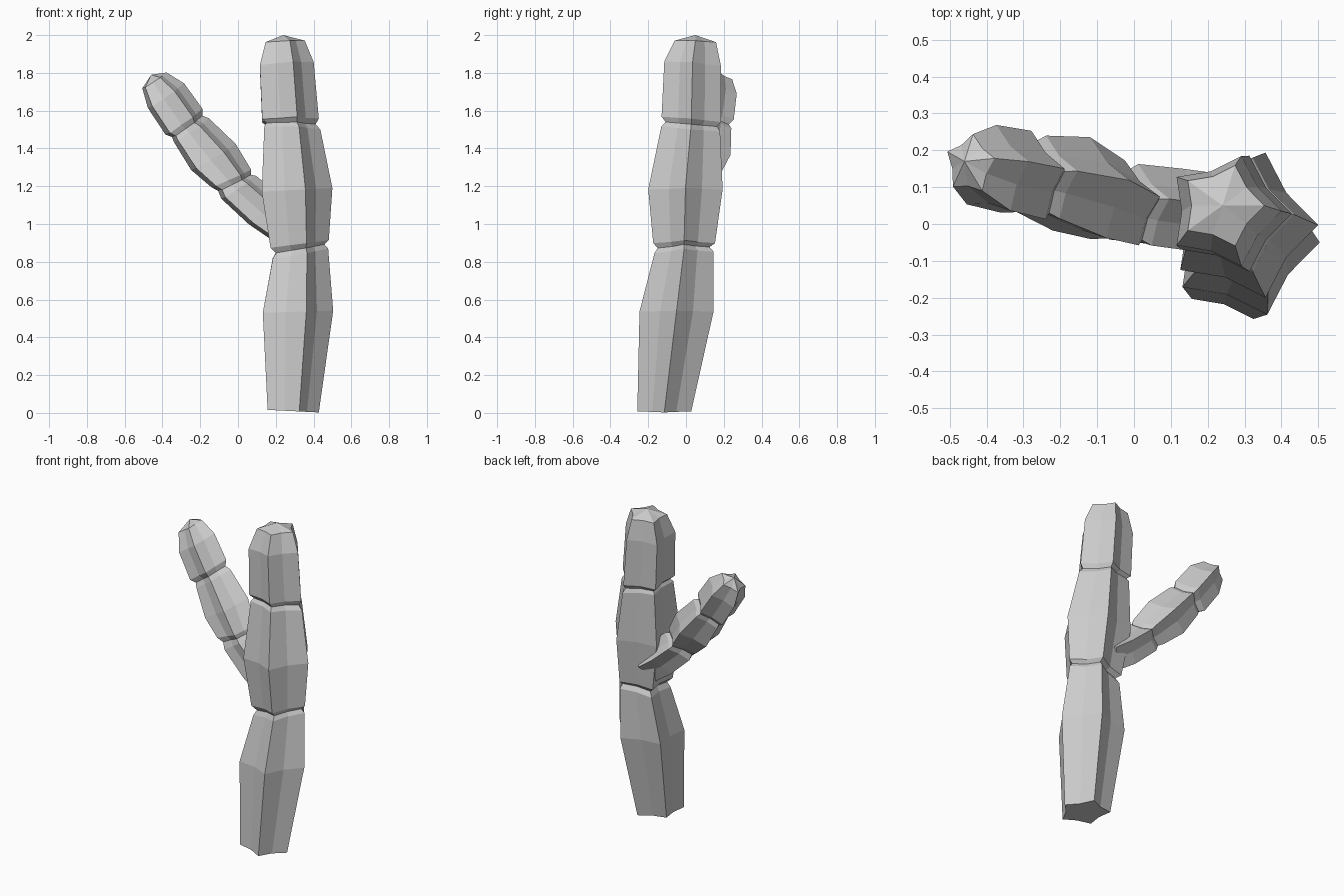
import bpy, bmesh, math
from mathutils import Vector

VALLEY = 0.72  # groove radius relative to ridge radius


def ribbed_stem(name, rings, apex):
    """Loft five-ribbed star rings (centre, radius, across axis u, depth axis v) up to an apex."""
    bm = bmesh.new()
    loops = []
    for c, r, u, v in rings:
        c, u, v = Vector(c), Vector(u).normalized(), Vector(v).normalized()
        loop = []
        for i in range(10):
            a = i * math.pi / 5
            rr = r if i % 2 == 0 else r * VALLEY
            loop.append(bm.verts.new(c + u * rr * math.cos(a) + v * rr * math.sin(a)))
        loops.append(loop)
    for lo, hi in zip(loops, loops[1:]):
        for i in range(10):
            j = (i + 1) % 10
            bm.faces.new((lo[i], lo[j], hi[j], hi[i]))
    bm.faces.new(loops[0][::-1])
    tip = bm.verts.new(apex)
    for i in range(10):
        bm.faces.new((loops[-1][i], loops[-1][(i + 1) % 10], tip))
    bmesh.ops.recalc_face_normals(bm, faces=bm.faces)
    me = bpy.data.meshes.new(name)
    bm.to_mesh(me)
    bm.free()
    ob = bpy.data.objects.new(name, me)
    bpy.context.collection.objects.link(ob)
    return ob


# Trunk: x, y, z, radius, slope along x, slope along y
trunk = [
    (.278, -.115, .010, .150, -.05, 0),
    (.298, -.050, .535, .206, .03, 0),
    (.315, -.010, .840, .165, .18, .02),
    (.316, -.012, .868, .144, .17, .02),
    (.310, -.010, .892, .172, .13, 0),
    (.293, -.003, 1.18, .207, .05, 0),
    (.272, .025, 1.505, .164, -.03, -.09),
    (.267, .028, 1.528, .144, 0, -.09),
    (.262, .028, 1.552, .166, .04, -.09),
    (.243, .035, 1.845, .158, .08, -.08),
    (.239, .050, 1.965, .115, .05, -.04),
]
ribbed_stem("trunk", [((x, y, z), r, (1, 0, s), (0, 1, t))
                      for x, y, z, r, s, t in trunk], (.24, .05, 2.0))

# Side arm: x, y, z, radius, lean of the ring in degrees
arm = [
    (.240, .020, .995, .115, 53),
    (.130, .030, 1.075, .120, 50),
    (.000, .045, 1.190, .118, 34),
    (-.022, .047, 1.215, .103, 27),
    (-.040, .050, 1.238, .123, 24),
    (-.135, .090, 1.350, .146, 31),
    (-.250, .120, 1.492, .120, 35),
    (-.272, .122, 1.513, .105, 36),
    (-.290, .125, 1.537, .128, 36),
    (-.385, .145, 1.675, .124, 35),
    (-.445, .162, 1.757, .082, 34),
]
ribbed_stem("side_arm", [((x, y, z), r,
                          (math.cos(math.radians(a)), .2, math.sin(math.radians(a))),
                          (-.16, .98, -.05))
                         for x, y, z, r, a in arm], (-.46, .17, 1.79))
